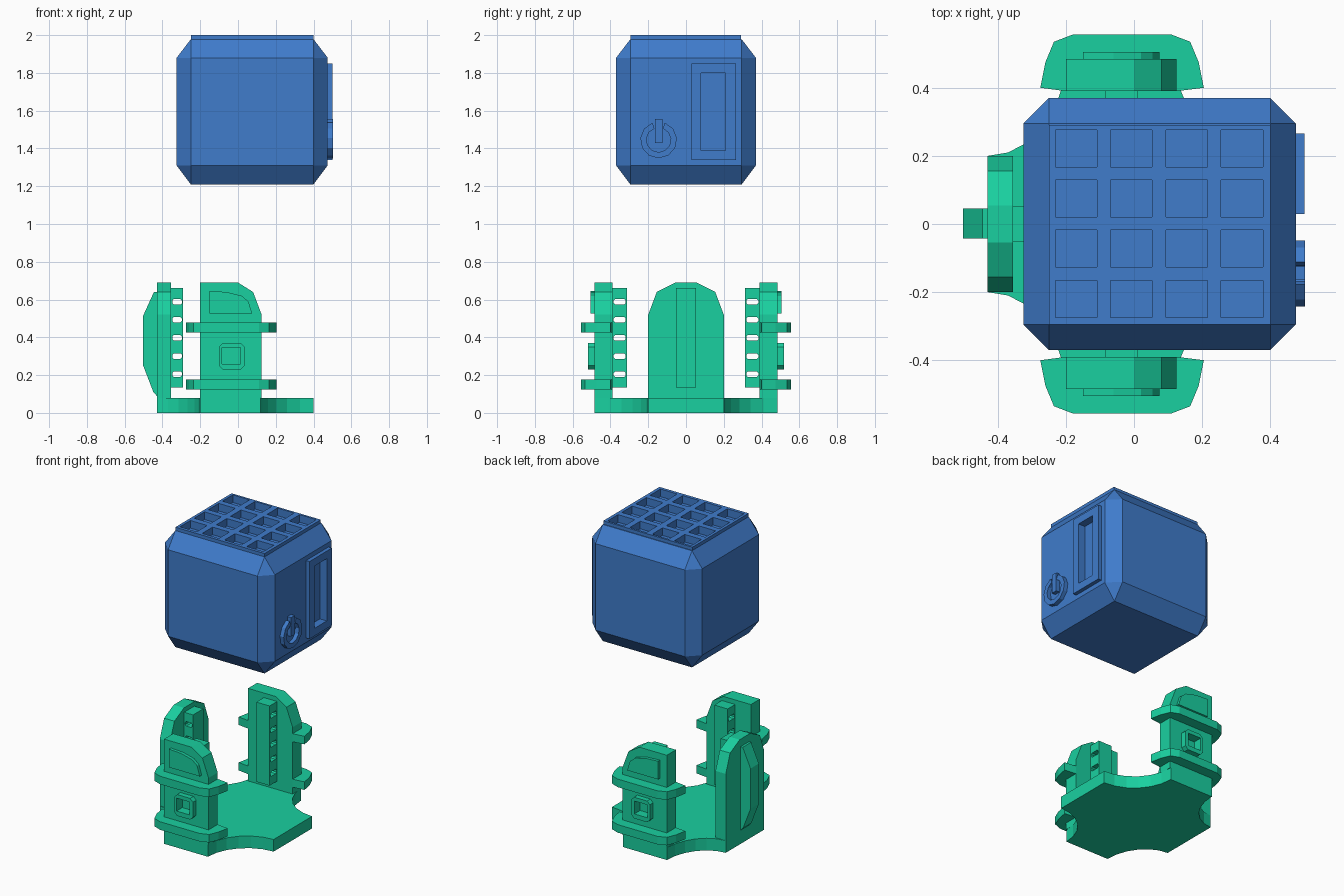
import bpy, bmesh, math
from mathutils import Vector

if "Cube" in bpy.data.objects:
    bpy.data.objects.remove(bpy.data.objects["Cube"])


def material(name, rgb):
    m = bpy.data.materials.new(name)
    m.diffuse_color = (*rgb, 1)
    m.use_nodes = True
    m.node_tree.nodes["Principled BSDF"].inputs["Base Color"].default_value = m.diffuse_color
    return m


BLUE = material("blue", (0.05, 0.2, 0.6))
GREEN = material("green", (0.01, 0.63, 0.35))


def place(p, axis, d):
    u, v = p
    return {"x": (d, u, v), "y": (u, d, v), "z": (u, v, d)}[axis]


def finish(name, bm, mat):
    bmesh.ops.recalc_face_normals(bm, faces=bm.faces)
    me = bpy.data.meshes.new(name)
    bm.to_mesh(me)
    bm.free()
    ob = bpy.data.objects.new(name, me)
    bpy.context.collection.objects.link(ob)
    if mat:
        me.materials.append(mat)
    return ob


def prisms(name, outlines, axis, a, b, mat=None):
    """Extrude one or more closed outlines along an axis from a to b."""
    bm = bmesh.new()
    for pts in outlines:
        lo = [bm.verts.new(place(p, axis, a)) for p in pts]
        hi = [bm.verts.new(place(p, axis, b)) for p in pts]
        bm.faces.new(lo)
        bm.faces.new(hi)
        for i in range(len(pts)):
            j = (i + 1) % len(pts)
            bm.faces.new((lo[i], lo[j], hi[j], hi[i]))
    return finish(name, bm, mat)


def rect(u0, u1, v0, v1, c=0):
    """Rectangle outline, optionally with cut corners."""
    if not c:
        return [(u0, v0), (u1, v0), (u1, v1), (u0, v1)]
    return [(u0 + c, v0), (u1 - c, v0), (u1, v0 + c), (u1, v1 - c),
            (u1 - c, v1), (u0 + c, v1), (u0, v1 - c), (u0, v0 + c)]


def cut(objects, cutter):
    """Subtract the cutter from each object, then remove it."""
    for ob in objects:
        mod = ob.modifiers.new("cut", "BOOLEAN")
        mod.operation, mod.solver, mod.object = "DIFFERENCE", "EXACT", cutter
        bpy.context.view_layer.objects.active = ob
        bpy.ops.object.modifier_apply(modifier=mod.name)
    bpy.data.objects.remove(cutter)


# Chamfered blue body
bm = bmesh.new()
c = 0.075
for x, sx in ((-0.325, 1), (0.475, -1)):
    for y, sy in ((-0.37, 1), (0.37, -1)):
        for z, zc in ((1.21, 1.31), (1.978, 1.88)):
            bm.verts.new((x, y + sy * c, zc))
            bm.verts.new((x + sx * c, y, zc))
            bm.verts.new((x + sx * c, y + sy * c, z))
bmesh.ops.convex_hull(bm, input=bm.verts)
bmesh.ops.dissolve_limit(bm, angle_limit=0.01, verts=bm.verts, edges=bm.edges)
body = finish("box_body", bm, BLUE)

# Raised top grille with sixteen square wells
grille = prisms("top_grille", [rect(-0.25, 0.4, -0.295, 0.29)], "z", 1.978, 2.0, BLUE)
wells = [rect(x - 0.061, x + 0.061, y - 0.054, y + 0.054)
         for x in (-0.17, -0.008, 0.155, 0.317)
         for y in (-0.22, -0.072, 0.075, 0.222)]
cut([grille, body], prisms("cutter", wells, "z", 1.95, 2.05))

# Side window frame
frame = prisms("window_frame", [rect(0.03, 0.265, 1.34, 1.85)], "x", 0.475, 0.5, BLUE)
cut([frame, body], prisms("cutter", [rect(0.08, 0.21, 1.39, 1.8)], "x", 0.45, 0.55))

# Round side button: open ring with a short stem
cy, cz = -0.145, 1.445


def arc(r, order):
    return [(cy + r * math.sin(math.radians(t)), cz + r * math.cos(math.radians(t)))
            for t in order]


steps = [20 + 32 * i for i in range(11)]
prisms("button_ring", [arc(0.097, steps) + arc(0.065, steps[::-1])], "x", 0.475, 0.502, BLUE)
prisms("button_stem", [rect(cy - 0.02, cy + 0.02, 1.43, 1.555)], "x", 0.475, 0.502, BLUE)


# Green base with scooped corners
def scoop(ox, oy, rx, ry, t0, t1, n=6):
    return [(ox + rx * math.cos(math.radians(t0 + (t1 - t0) * i / n)),
             oy + ry * math.sin(math.radians(t0 + (t1 - t0) * i / n))) for i in range(n + 1)]


half = scoop(0.4, 0.485, 0.28, 0.285, 270, 180) + scoop(-0.43, 0.485, 0.23, 0.285, 360, 270)
prisms("base_plate", [half + [(x, -y) for x, y in reversed(half)]], "z", 0, 0.08, GREEN)


# Inner rail with five slots, seen end-on in the given axis
def rail(name, axis, d0, d1, u0, u1):
    ob = prisms(name, [rect(u0, u1, 0.135, 0.66)], axis, d0, d1, GREEN)
    slots = [rect(u0 + 0.007, u1 - 0.007, z - 0.015, z + 0.015, 0.008)
             for z in (0.205, 0.3, 0.397, 0.493, 0.588)]
    cut([ob], prisms("cutter", slots, axis, d0 - 0.02, d1 + 0.02))


# Back upright with arched top, outer fin and rail
arch = [(-0.2, 0.08), (0.2, 0.08), (0.2, 0.52), (0.155, 0.64), (0.055, 0.69),
        (-0.055, 0.69), (-0.155, 0.64), (-0.2, 0.52)]
prisms("back_upright", [arch], "x", -0.43, -0.355, GREEN)
fin = [(-0.43, 0.09), (-0.448, 0.11), (-0.502, 0.25), (-0.502, 0.515),
       (-0.445, 0.64), (-0.43, 0.64)]
prisms("back_fin", [fin], "y", -0.042, 0.045, GREEN)
rail("back_rail", "y", -0.053, 0.053, -0.355, -0.29)

# Side uprights, mirrored front and rear
side = [(-0.2, 0.08), (0.125, 0.08), (0.125, 0.52), (0.08, 0.64), (0, 0.69), (-0.2, 0.69)]
panel = [(-0.15, 0.525), (0.075, 0.525), (0.055, 0.59), (0.02, 0.62), (-0.06, 0.64), (-0.15, 0.645)]
band = [(-0.2, 0.39), (-0.275, 0.4), (-0.26, 0.475), (-0.235, 0.535), (-0.18, 0.556),
        (0.11, 0.556), (0.165, 0.535), (0.19, 0.475), (0.205, 0.4), (0.125, 0.39)]
for s, tag in ((-1, "front"), (1, "rear")):
    upright = prisms(tag + "_upright", [side], "y", s * 0.39, s * 0.485, GREEN)
    prisms(tag + "_raised_panel", [panel], "y", s * 0.485, s * 0.505, GREEN)
    # Socket with a square recess
    socket = prisms(tag + "_socket", [rect(-0.1, 0.035, 0.23, 0.37, 0.02)],
                    "y", s * 0.485, s * 0.52, GREEN)
    cut([socket, upright], prisms("cutter", [rect(-0.084, 0.012, 0.26, 0.345)],
                                  "y", s * 0.46, s * 0.56))
    # Two wrap-around bands
    for z0, z1, level in ((0.125, 0.178, "lower"), (0.425, 0.478, "upper")):
        prisms(f"{tag}_{level}_band", [[(x, s * y) for x, y in band]], "z", z0, z1, GREEN)
    rail(tag + "_rail", "x", -0.085, 0.012, *sorted((s * 0.312, s * 0.39)))
